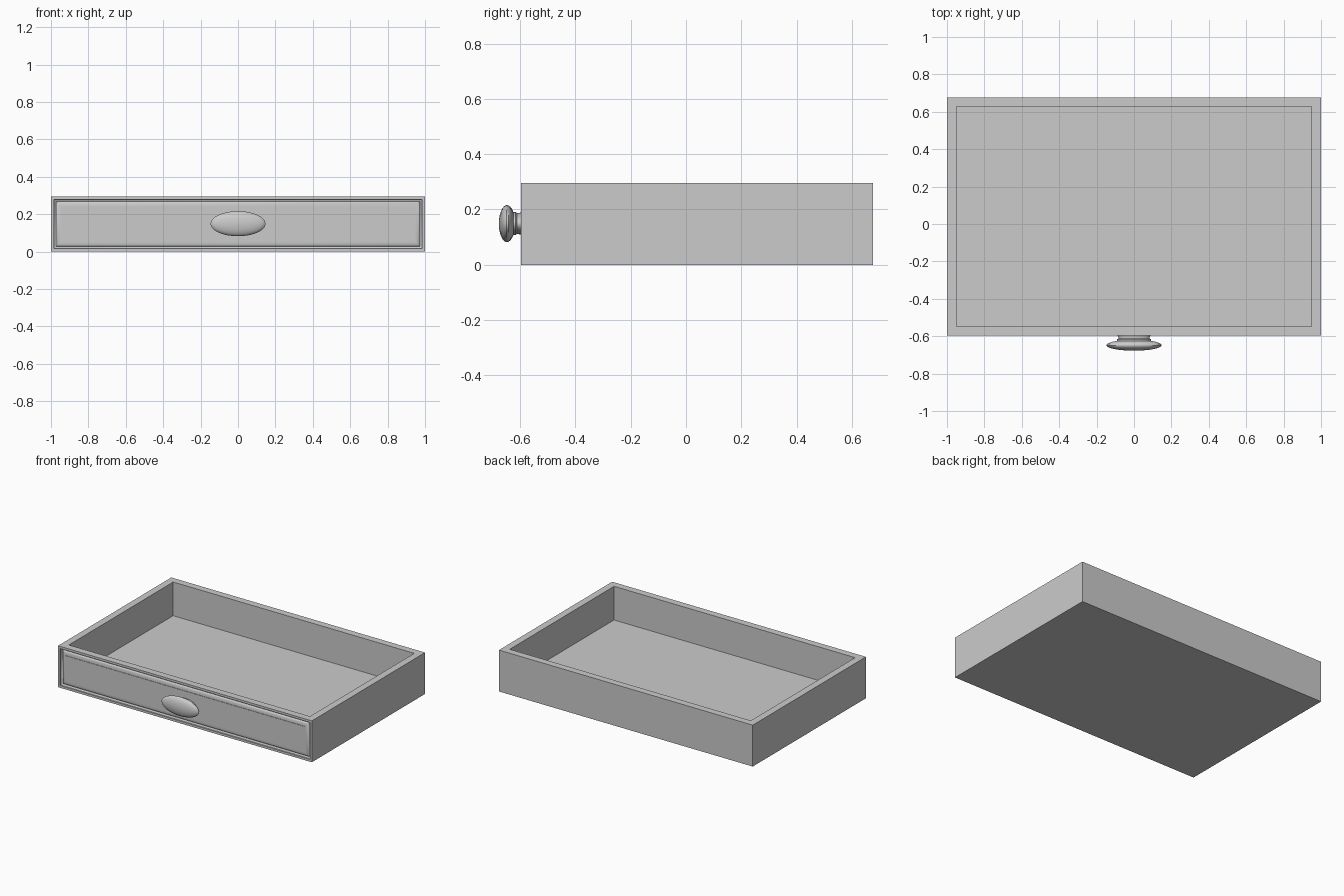
import bpy, bmesh, math

if "Cube" in bpy.data.objects:
    bpy.data.objects.remove(bpy.data.objects["Cube"])

W, H = 1.0, 0.295            # half width, height
FRONT, BACK = -0.597, 0.677  # outer faces
WALL, FLOOR = 0.05, 0.055


def make_object(name, bm):
    bmesh.ops.remove_doubles(bm, verts=bm.verts, dist=1e-6)
    bmesh.ops.recalc_face_normals(bm, faces=bm.faces)
    me = bpy.data.meshes.new(name)
    bm.to_mesh(me)
    bm.free()
    ob = bpy.data.objects.new(name, me)
    bpy.context.collection.objects.link(ob)
    bpy.ops.object.select_all(action='DESELECT')
    ob.select_set(True)
    bpy.context.view_layer.objects.active = ob
    bpy.ops.object.shade_smooth_by_angle(angle=math.radians(35))
    return ob


def bridge(bm, rings):
    for a, b in zip(rings, rings[1:]):
        n = len(a)
        for i in range(n):
            j = (i + 1) % n
            bm.faces.new((a[i], a[j], b[j], b[i]))


# Tray: outer walls, rim, inner walls and floor; moulded front panel
bm = bmesh.new()


def flat_ring(inset, z):
    x, y0, y1 = W - inset, FRONT + inset, BACK - inset
    return [bm.verts.new((px, py, z)) for px, py in
            ((-x, y0), (x, y0), (x, y1), (-x, y1))]


def front_ring(inset, depth):
    x, z0, z1 = W - inset, inset, H - inset
    return [bm.verts.new((px, FRONT + depth, pz)) for px, pz in
            ((-x, z0), (x, z0), (x, z1), (-x, z1))]


bottom, top = flat_ring(0, 0), flat_ring(0, H)
rim, floor = flat_ring(WALL, H), flat_ring(WALL, FLOOR)
bm.faces.new(bottom)
for i in (1, 2, 3):
    j = (i + 1) % 4
    bm.faces.new((bottom[i], bottom[j], top[j], top[i]))
bridge(bm, [top, rim, floor])
bm.faces.new(floor)

# Front: flat border, groove, then a rounded slope up to the raised field
profile = [(0, 0), (0.016, 0), (0.016, 0.010), (0.021, 0.016), (0.027, 0.018)]
for k in range(1, 7):
    a = k / 6 * math.pi / 2
    profile.append((0.027 + 0.025 * (1 - math.cos(a)), 0.018 - 0.014 * math.sin(a)))
profile += [(0.056, 0.004), (0.056, 0.001)]
rings = [front_ring(d, y) for d, y in profile]
bridge(bm, rings)
bm.faces.new(rings[-1])
make_object("drawer_tray", bm)

# Knob: oval lathed profile of (radius, y), with waisted neck and domed head
bm = bmesh.new()
outline = [(0.041, FRONT + 0.003), (0.038, -0.606), (0.038, -0.612), (0.042, -0.617)]
for k in range(11):
    a = math.radians(-52 + k * 14)
    outline.append((0.067 * math.cos(a), -0.648 - 0.0295 * math.sin(a)))
rings = []
N = 40
for r, y in outline:
    rings.append([bm.verts.new((2.2 * r * math.cos(t), y, 0.149 + r * math.sin(t)))
                  for t in (2 * math.pi * i / N for i in range(N))])
bridge(bm, rings)
bm.faces.new(rings[0])
bm.faces.new(rings[-1])
make_object("drawer_knob", bm)
